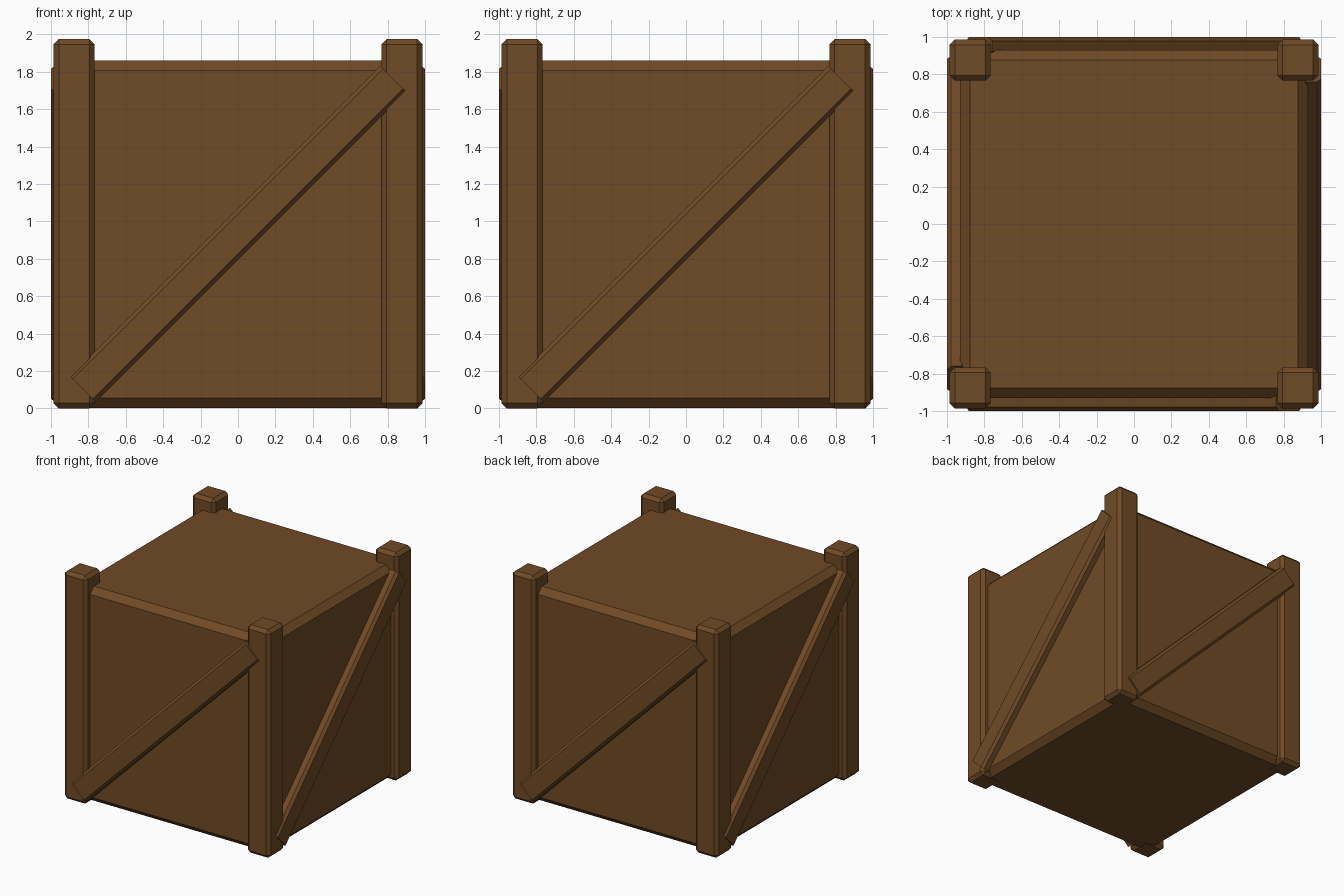
import bpy, bmesh
from math import radians
from mathutils import Matrix, Vector

if "Cube" in bpy.data.objects:
    bpy.data.objects.remove(bpy.data.objects["Cube"])

wood = bpy.data.materials.new("dark wood")
wood.diffuse_color = (0.162, 0.069, 0.019, 1)
wood.use_nodes = True
wood.node_tree.nodes["Principled BSDF"].inputs["Base Color"].default_value = wood.diffuse_color


def block(name, size, centre, bevel, long_edges_only=False, tilt=0.0, turn=0.0):
    """Chamfered box; tilt about Y, then moved, then turned about the crate's Z axis."""
    bm = bmesh.new()
    bmesh.ops.create_cube(bm, size=1, matrix=Matrix.Diagonal((*size, 1)))
    edges = [e for e in bm.edges if not long_edges_only
             or abs(e.verts[0].co.x - e.verts[1].co.x) > 0.01]
    bmesh.ops.bevel(bm, geom=edges, offset=bevel, segments=1, profile=0.5,
                    affect='EDGES', offset_type='OFFSET')
    bm.transform(Matrix.Rotation(radians(turn), 4, 'Z')
                 @ Matrix.Translation(Vector(centre))
                 @ Matrix.Rotation(radians(tilt), 4, 'Y'))
    bmesh.ops.recalc_face_normals(bm, faces=bm.faces)
    me = bpy.data.meshes.new(name)
    bm.to_mesh(me)
    bm.free()
    me.materials.append(wood)
    ob = bpy.data.objects.new(name, me)
    bpy.context.collection.objects.link(ob)
    return ob


# Crate body
block("crate_body", (1.86, 1.86, 1.857), (0, 0, 0.9315), 0.052)

# A corner post and a diagonal brace for each of the four sides
for side, turn in (("front", 0), ("right", 90), ("back", 180), ("left", 270)):
    block(side + "_corner_post", (0.22, 0.22, 1.975), (-0.876, -0.876, 0.9875),
          0.028, turn=turn)
    block(side + "_diagonal_brace", (2.345, 0.1, 0.195), (0, -0.95, 0.933),
          0.022, long_edges_only=True, tilt=-45, turn=turn)
